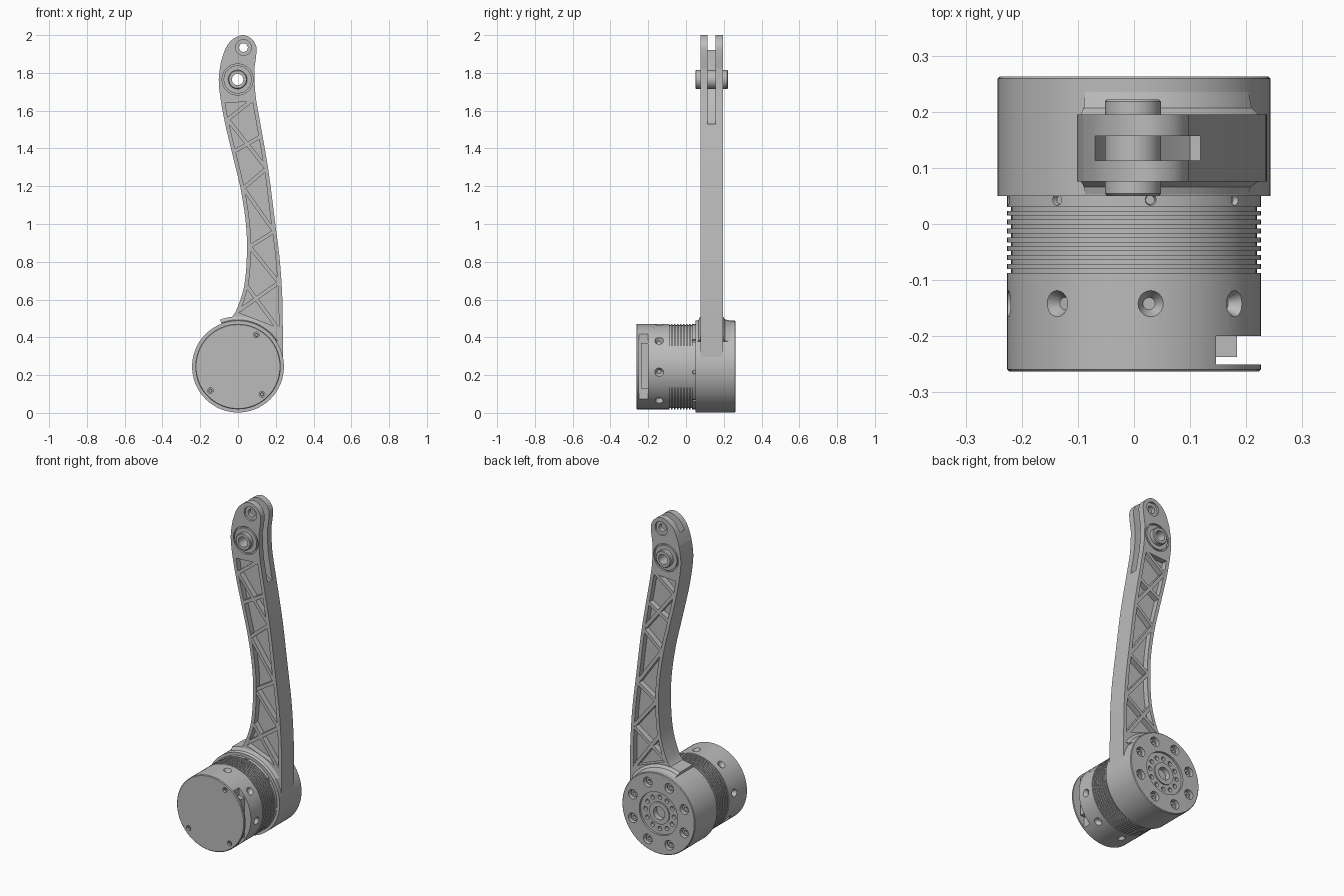
import bpy, bmesh, math
from mathutils import Matrix, Vector

cube = bpy.data.objects.get("Cube")
if cube:
    bpy.data.objects.remove(cube, do_unlink=True)

GREY = bpy.data.materials.new("machined grey")
GREY.use_nodes = True
GREY.diffuse_color = (0.5, 0.5, 0.5, 1)
GREY.node_tree.nodes["Principled BSDF"].inputs["Base Color"].default_value = (0.5, 0.5, 0.5, 1)

parts = []
HUB_Z = 0.245            # height of the joint axis
ARM_Y = (0.076, 0.195)   # front and back faces of the arm
MID_Y = sum(ARM_Y) / 2


def finish(name, bm, keep=True):
    bmesh.ops.recalc_face_normals(bm, faces=bm.faces)
    mesh = bpy.data.meshes.new(name)
    bm.to_mesh(mesh)
    bm.free()
    obj = bpy.data.objects.new(name, mesh)
    bpy.context.collection.objects.link(obj)
    if keep:
        mesh.materials.append(GREY)
        parts.append(obj)
    else:
        obj.hide_render = True
    return obj


def lathe(name, profile, x=0, z=HUB_Z, segs=64, closed=False, start=0, sweep=360):
    """Turn (radius, y) points around an axis along y."""
    bm = bmesh.new()
    turn = Matrix.Rotation(math.radians(start), 3, 'Y')
    vs = [bm.verts.new(turn @ Vector((0, y, r))) for r, y in profile]
    edges = [bm.edges.new(p) for p in zip(vs, vs[1:])]
    if closed:
        edges.append(bm.edges.new((vs[-1], vs[0])))
    bmesh.ops.spin(bm, geom=vs + edges, cent=(0, 0, 0), axis=(0, 1, 0),
                   angle=math.radians(sweep), steps=segs)
    bmesh.ops.remove_doubles(bm, verts=bm.verts, dist=1e-5)
    if sweep < 360:
        bmesh.ops.holes_fill(bm, edges=[e for e in bm.edges if e.is_boundary], sides=0)
    bmesh.ops.translate(bm, verts=bm.verts, vec=(x, 0, z))
    return finish(name, bm)


def prism(name, outline, y0, y1, keep=True):
    """Extrude (x, z) points from y0 to y1."""
    bm = bmesh.new()
    face = bm.faces.new([bm.verts.new((x, y0, z)) for x, z in outline])
    out = bmesh.ops.extrude_face_region(bm, geom=[face])["geom"]
    bmesh.ops.translate(bm, vec=(0, y1 - y0, 0),
                        verts=[v for v in out if isinstance(v, bmesh.types.BMVert)])
    return finish(name, bm, keep)


def drills(holes):
    """Cutter of cones: (centre, axis, start radius, end radius, length)."""
    bm = bmesh.new()
    for centre, axis, r1, r2, length in holes:
        m = Matrix.Translation(centre) @ Vector(axis).to_track_quat('Z', 'Y').to_matrix().to_4x4()
        bmesh.ops.create_cone(bm, cap_ends=True, segments=20, radius1=r1, radius2=r2,
                              depth=length, matrix=m)
    return finish("cutter", bm, False)


def cut(obj, cutter):
    mod = obj.modifiers.new("cut", 'BOOLEAN')
    mod.object, mod.operation, mod.solver = cutter, 'DIFFERENCE', 'EXACT'
    bpy.context.view_layer.update()
    dg = bpy.context.evaluated_depsgraph_get()
    mesh = bpy.data.meshes.new_from_object(obj.evaluated_get(dg))
    obj.modifiers.clear()
    obj.data = mesh
    bpy.data.objects.remove(cutter, do_unlink=True)


def smooth_path(pts, n=6):
    """Catmull-Rom curve through the points."""
    p = [Vector(q) for q in [pts[0], *pts, pts[-1]]]
    out = []
    for a, b, c, d in zip(p, p[1:], p[2:], p[3:]):
        for t in (i / n for i in range(n)):
            out.append((b * 2 + (c - a) * t + (a * 2 - b * 5 + c * 4 - d) * t * t
                        + (b * 3 - a - c * 3 + d) * t ** 3) / 2)
    return out + [p[-1]]


def polar(radius, degrees, y):
    a = math.radians(degrees)
    return Vector((radius * math.sin(a), y, HUB_Z + radius * math.cos(a)))


# Motor body with cooling grooves
R = 0.226
profile = [(0, -0.263), (0.222, -0.263), (R, -0.259)]
for i in range(8):
    y = -0.087 + i * 0.0158
    profile += [(R, y), (0.219, y), (0.219, y + 0.007), (R, y + 0.007)]
profile += [(R, 0.06), (0, 0.06)]
motor = lathe("motor_body", profile, segs=96)

# Countersunk screw holes around the motor and in its front plate
holes = []
for k in range(8):
    a = 7.6 + 45 * k
    out = polar(1, a, 0) - Vector((0, 0, HUB_Z))
    holes.append((polar(R - 0.01, a, -0.142), out, 0.011, 0.025, 0.026))
    holes.append((polar(R, a, 0.043), out, 0.008, 0.012, 0.02))
for a in (30, 139, 229):
    holes.append((polar(0.194, a, -0.26), (0, 1, 0), 0.015, 0.015, 0.03))
cut(motor, drills(holes))
for i, a in enumerate((30, 139, 229)):
    c = polar(0.194, a, 0)
    lathe(f"front_screw_{i}", [(0.006, -0.246), (0.006, -0.255), (0.011, -0.255), (0.011, -0.246)],
          c.x, c.z, 16, True)

# Connector slot on the left side of the motor
cut(motor, prism("cutter", [(0.146, 0.06), (0.3, 0.06), (0.3, 0.43), (0.146, 0.43)],
                 -0.25, -0.2, False))
prism("connector", [(0.14, 0.13), (0.184, 0.13), (0.184, 0.37), (0.14, 0.37)], -0.237, -0.199)

# Output housing with recessed flange
housing = lathe("housing", [(0, 0.05), (0.243, 0.05), (0.243, 0.259), (0.239, 0.263),
                            (0.128, 0.263), (0.128, 0.25), (0.066, 0.25), (0.066, 0.257),
                            (0.038, 0.257), (0.038, 0.225), (0, 0.225)], segs=96)
holes = [(polar(0.095, 30 * k, 0.25), (0, 1, 0), 0.013, 0.013, 0.04) for k in range(12)]
holes += [(polar(0.186, 22.5 + 45 * k, 0.255), (0, 1, 0), 0.029, 0.029, 0.05) for k in range(8)]
cut(housing, drills(holes))
for k in range(8):
    c = polar(0.186, 22.5 + 45 * k, 0)
    lathe(f"housing_bolt_{k}", [(0.01, 0.228), (0.01, 0.248), (0.021, 0.248), (0.021, 0.228)],
          c.x, c.z, 16, True)

# Flared fillet where the arm meets the housing
lathe("arm_fillet", [(0.2, 0.053), (0.243, 0.053), (0.248, 0.066), (0.266, 0.077), (0.266, 0.194),
                     (0.25, 0.207), (0.243, 0.235), (0.2, 0.235)],
      segs=24, closed=True, start=-21, sweep=78)

# Arm outline: right edge going up, over the rounded tip, left edge going down
left_edge = smooth_path([(-0.09, 1.86), (-0.102, 1.765), (-0.092, 1.66), (-0.068, 1.53),
                         (-0.025, 1.35), (0.015, 1.18), (0.042, 1.0), (0.047, 0.84),
                         (0.034, 0.68), (0, 0.565), (-0.035, 0.505), (-0.1, 0.46)])
right_edge = smooth_path([(0.238, 0.25), (0.237, 0.45), (0.235, 0.6), (0.222, 0.8), (0.195, 1.02),
                          (0.16, 1.29), (0.115, 1.55), (0.092, 1.69), (0.086, 1.82)])
tip = smooth_path([(0.086, 1.82), (0.097, 1.9), (0.095, 1.945), (0.07, 1.982), (0.025, 2.0),
                   (-0.025, 1.98), (-0.063, 1.935), (-0.09, 1.86)])
arm = prism("arm", right_edge + tip[1:-1] + left_edge + [Vector((0, 0.3))], *ARM_Y)

# Lightening pockets on both faces
RAIL = 0.021
pocket = [(p.x - RAIL, p.y) for p in right_edge if 0.44 < p.y < 1.65]
pocket += [(p.x + RAIL, p.y) for p in left_edge if 0.53 < p.y < 1.65]
DEPTH = 0.034
for y0, y1 in ((0, ARM_Y[0] + DEPTH), (ARM_Y[1] - DEPTH, 0.3)):
    cut(arm, prism("cutter", pocket, y0, y1, False))

# Fork slot open to the tip and the left side
cut(arm, prism("cutter", [(-0.07, 2.1), (-0.07, 1.937), (-0.062, 1.8), (-0.035, 1.68),
                          (0.03, 1.59), (0.1, 1.53), (0.3, 1.53), (0.3, 2.1)], 0.113, 0.157, False))

# Pivot bore, bearing seats and tip bolt hole
along = (0, 1, 0)
PIVOT, TIP = Vector((-0.002, MID_Y, 1.765)), Vector((0.029, MID_Y, 1.934))
cut(arm, drills([(PIVOT, along, 0.045, 0.045, 0.3), (TIP, along, 0.023, 0.023, 0.3)]))
for side, y in ((-1, ARM_Y[0]), (1, ARM_Y[1])):
    shift = Vector((0, y - MID_Y, 0))
    cut(arm, drills([(PIVOT + shift, along, 0.083, 0.083, 0.024),
                     (TIP + shift, along, 0.042, 0.042, 0.024)]))
    lathe(f"bearing_{'front' if side < 0 else 'back'}",
          [(0.045, y), (0.074, y), (0.074, y - side * 0.014), (0.045, y - side * 0.014)],
          PIVOT.x, PIVOT.z, 40, True)
lathe("pivot_bushing", [(0.03, 0.05), (0.046, 0.05), (0.05, 0.054), (0.05, 0.218),
                        (0.046, 0.222), (0.03, 0.222)], PIVOT.x, PIVOT.z, 40, True)


# Diagonal ribs between the rails
def on_edge(edge, z):
    return min(edge, key=lambda p: abs(p.y - z)).x


ribs = [(1.55, 1.66), (1.56, 1.30), (1.385, 1.46), (1.19, 1.29), (1.19, 0.96),
        (0.88, 0.96), (0.88, 0.69), (0.54, 0.69), (0.67, 0.43)]
for i, (zl, zr) in enumerate(ribs):
    a = Vector((on_edge(left_edge, zl) + 0.014, zl))
    b = Vector((on_edge(right_edge, zr) - 0.014, zr))
    side = (b - a).orthogonal().normalized() * 0.01
    prism(f"arm_rib_{i}", [a - side, b - side, b + side, a + side],
          ARM_Y[0] + 0.0005, 0.112)
    prism(f"arm_rib_back_{i}", [a - side, b - side, b + side, a + side],
          0.158, ARM_Y[1] - 0.0005)

# Smooth shading with sharp edges kept
bpy.ops.object.select_all(action='DESELECT')
for obj in parts:
    obj.select_set(True)
bpy.context.view_layer.objects.active = parts[0]
bpy.ops.object.shade_smooth_by_angle(angle=math.radians(30))
